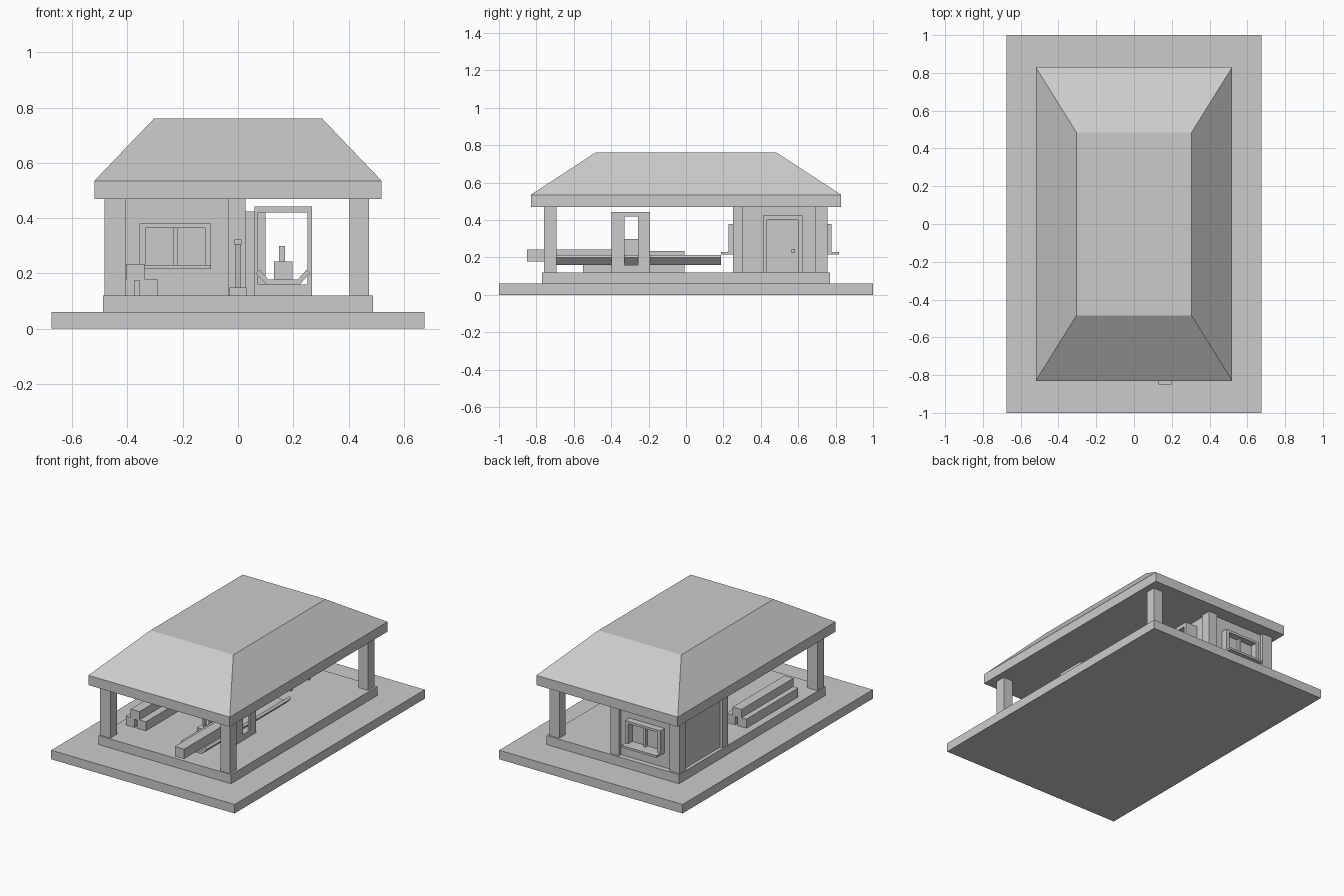
import bpy
import bmesh
import math
from mathutils import Matrix

default = bpy.data.objects.get("Cube")
if default:
    bpy.data.objects.remove(default, do_unlink=True)

# One plain grey for the whole building
grey = bpy.data.materials.new("plain_grey")
grey.use_nodes = True
grey.diffuse_color = (0.6, 0.6, 0.6, 1)
grey.node_tree.nodes["Principled BSDF"].inputs["Base Color"].default_value = (0.6, 0.6, 0.6, 1)


def finish(name, bm):
    bmesh.ops.recalc_face_normals(bm, faces=bm.faces)
    mesh = bpy.data.meshes.new(name)
    bm.to_mesh(mesh)
    bm.free()
    mesh.materials.append(grey)
    obj = bpy.data.objects.new(name, mesh)
    bpy.context.scene.collection.objects.link(obj)
    return obj


def add_box(bm, x, y, z):
    """Add a box given (low, high) spans on each axis."""
    size = [b - a for a, b in (x, y, z)]
    mid = [(a + b) / 2 for a, b in (x, y, z)]
    matrix = Matrix.Translation(mid) @ Matrix.Diagonal((*size, 1))
    return bmesh.ops.create_cube(bm, size=1, matrix=matrix)["verts"]


def box(name, x, y, z):
    bm = bmesh.new()
    add_box(bm, x, y, z)
    return finish(name, bm)


def extrude_profile(name, points, y):
    """Extrude a closed x-z outline along y."""
    bm = bmesh.new()
    face = bm.faces.new([bm.verts.new((px, y[0], pz)) for px, pz in points])
    moved = bmesh.ops.extrude_face_region(bm, geom=[face])["geom"]
    verts = [v for v in moved if isinstance(v, bmesh.types.BMVert)]
    bmesh.ops.translate(bm, verts=verts, vec=(0, y[1] - y[0], 0))
    return finish(name, bm)


# Ground slab and raised floor
box("ground_slab", (-0.675, 0.675), (-1, 1), (0, 0.06))
FLOOR, EAVE = 0.12, 0.47
box("raised_floor", (-0.488, 0.488), (-0.77, 0.77), (0.06, FLOOR))

# Hipped roof with a flat top on a thick eave
bm = bmesh.new()
verts = add_box(bm, (-0.52, 0.52), (-0.83, 0.83), (EAVE, 0.535))
top = max(bm.faces, key=lambda f: f.calc_center_median().z)
ridge = bmesh.ops.extrude_face_region(bm, geom=[top])["geom"]
bmesh.ops.delete(bm, geom=[top], context="FACES_ONLY")
for v in ridge:
    if isinstance(v, bmesh.types.BMVert):
        v.co = (math.copysign(0.305, v.co.x), math.copysign(0.485, v.co.y), 0.76)
finish("roof", bm)

# Posts at the floor corners and around the room
LEFT, MID, RIGHT = (-0.483, -0.408), (-0.036, 0.027), (0.403, 0.475)
FRONT, INNER, BACK = (-0.76, -0.692), (0.25, 0.305), (0.69, 0.757)
for name, x, y in (
    ("front_right_post", LEFT, FRONT), ("front_left_post", RIGHT, FRONT),
    ("back_left_post", RIGHT, BACK), ("back_right_post", LEFT, BACK),
    ("back_middle_post", MID, BACK), ("room_right_post", LEFT, INNER),
    ("room_left_post", MID, INNER),
):
    box(name, x, y, (FLOOR, EAVE))

# Room walls, set back from the post faces
HEIGHT = (FLOOR, EAVE)
box("room_front_wall", (-0.45, 0), (0.27, 0.29), HEIGHT)
box("room_back_wall", (-0.45, 0), (0.715, 0.735), HEIGHT)
box("room_right_wall", (-0.465, -0.44), (0.28, 0.72), HEIGHT)
box("room_left_wall", (-0.015, 0.012), (0.28, 0.72), HEIGHT)


# Windows on the front and back room walls
def window(name, wall, out):
    def depth(a, b):
        return tuple(sorted((wall + out * a, wall + out * b)))

    bm = bmesh.new()
    body = depth(-0.035, 0.022)
    add_box(bm, (-0.357, -0.335), body, (0.23, 0.38))
    add_box(bm, (-0.119, -0.097), body, (0.23, 0.38))
    add_box(bm, (-0.335, -0.119), body, (0.364, 0.38))
    add_box(bm, (-0.233, -0.217), depth(-0.035, 0), (0.23, 0.364))
    add_box(bm, (-0.357, -0.097), depth(-0.035, 0.062), (0.216, 0.23))
    finish(name, bm)


window("front_window", 0.25, -1)
window("back_window", 0.757, 1)

# Door in a projecting frame, with a handle
bm = bmesh.new()
for y in ((0.412, 0.432), (0.602, 0.622)):
    add_box(bm, (0, 0.1), y, (FLOOR, 0.425))
add_box(bm, (0, 0.1), (0.432, 0.602), (0.4, 0.425))
finish("door_frame", bm)
box("door", (0, 0.06), (0.432, 0.602), (FLOOR, 0.4))
box("door_handle", (0.06, 0.08), (0.565, 0.583), (0.225, 0.245))

# Saw gate: side cheeks with a slot, joined above and below
bm = bmesh.new()
for x in ((0.06, 0.073), (0.252, 0.267)):
    for y in ((-0.397, -0.33), (-0.257, -0.193)):
        add_box(bm, x, y, (FLOOR, 0.42))
    add_box(bm, x, (-0.33, -0.257), (FLOOR, 0.16))
add_box(bm, (0.06, 0.267), (-0.397, -0.193), (0.42, 0.443))
add_box(bm, (0.073, 0.252), (-0.397, -0.193), (FLOOR, 0.16))
finish("saw_gate", bm)
box("saw_blade", (0.148, 0.17), (-0.33, -0.257), (0.16, 0.3))

# Feed trough with flared sides, and the timber lying in it
half = [(0.06, 0.16), (0.098, 0.2), (0.085, 0.213), (0.053, 0.178)]
outline = [(0.163 + x, z) for x, z in half]
outline += [(0.163 - x, z) for x, z in reversed(half)]
extrude_profile("feed_trough", outline, (-0.7, 0.188))
box("sawn_timber", (0.13, 0.198), (-0.85, -0.36), (0.178, 0.243))

# Control lever on a small foot
box("lever_foot", (-0.03, 0.03), (-0.39, -0.335), (FLOOR, 0.15))
lever = box("lever", (-0.009, 0.009), (-0.355, -0.34), (0.15, 0.31))
knob = box("lever_knob", (-0.013, 0.013), (-0.385, -0.36), (0.305, 0.322))
for v in lever.data.vertices:
    if v.co.z > 0.2:
        v.co.y -= 0.025

# Stack of three timbers
for i, (x, z) in enumerate(((-0.44, FLOOR), (-0.357, FLOOR), (-0.404, 0.175))):
    box(f"stacked_timber_{i + 1}", (x, x + 0.065), (-0.552, -0.007), (z, z + 0.06))
